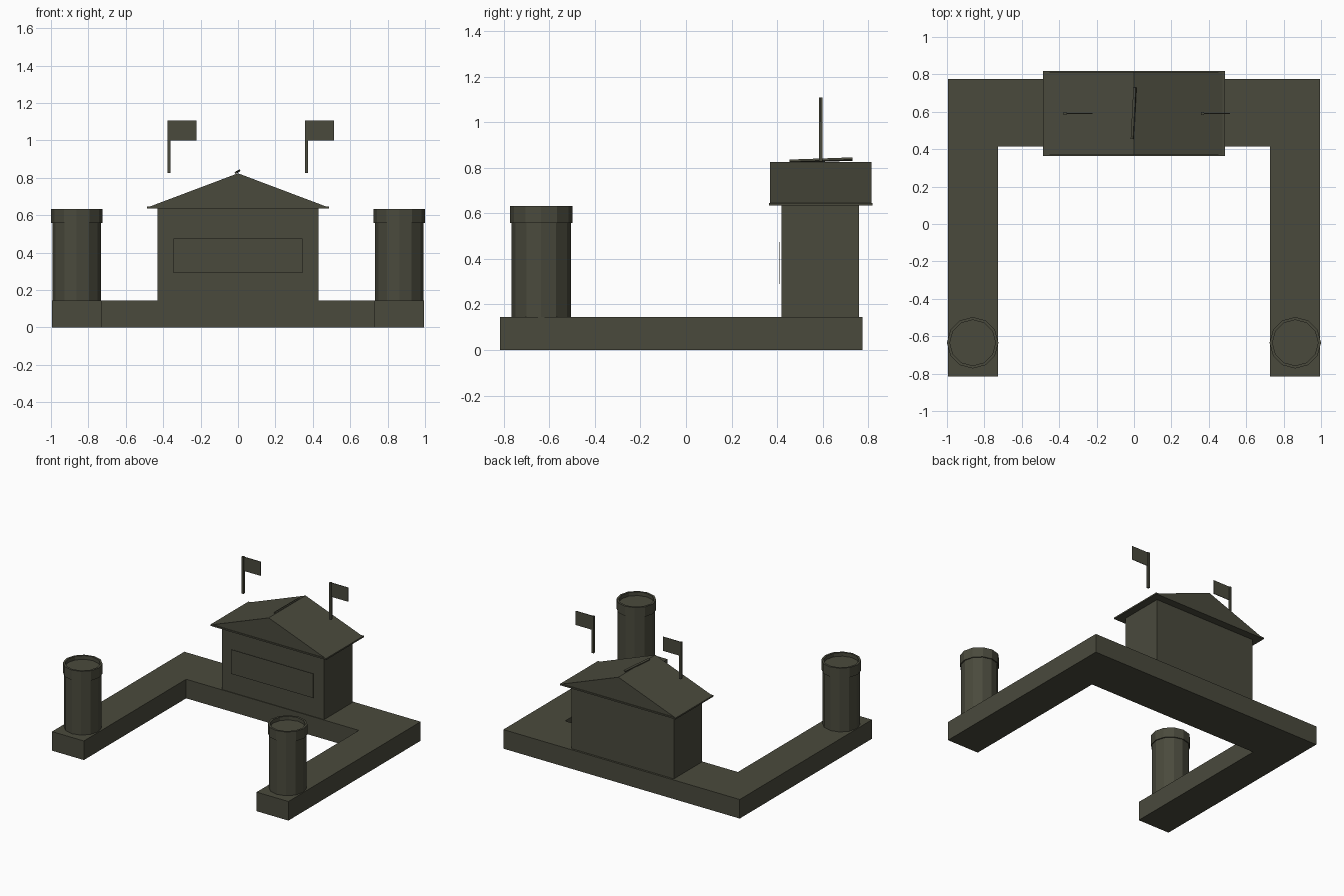
import bpy, bmesh, math
from mathutils import Matrix

if "Cube" in bpy.data.objects:
    bpy.data.objects.remove(bpy.data.objects["Cube"])

olive = bpy.data.materials.new("dark_olive")
olive.diffuse_color = (0.068, 0.068, 0.046, 1)
olive.use_nodes = True
olive.node_tree.nodes["Principled BSDF"].inputs["Base Color"].default_value = olive.diffuse_color


def make(name, verts, faces):
    me = bpy.data.meshes.new(name)
    me.from_pydata(verts, [], faces)
    bm = bmesh.new()
    bm.from_mesh(me)
    bmesh.ops.recalc_face_normals(bm, faces=bm.faces)
    bm.to_mesh(me)
    bm.free()
    me.materials.append(olive)
    ob = bpy.data.objects.new(name, me)
    bpy.context.collection.objects.link(ob)
    return ob


def prism(name, pts, offset):
    """Extrude a closed 3D polygon along an offset vector."""
    n = len(pts)
    top = [tuple(a + b for a, b in zip(p, offset)) for p in pts]
    faces = [list(range(n)), list(range(n, 2 * n))]
    faces += [[i, (i + 1) % n, n + (i + 1) % n, n + i] for i in range(n)]
    return make(name, list(pts) + top, faces)


def box(name, x0, x1, y0, y1, z0, z1):
    return prism(name, [(x0, y0, z0), (x1, y0, z0), (x1, y1, z0), (x0, y1, z0)],
                 (0, 0, z1 - z0))


def lathe(name, profile, cx, cy, sides=12):
    """Revolve (radius, z) points into a capped low-poly solid."""
    verts, faces = [], []
    for r, z in profile:
        for i in range(sides):
            a = 2 * math.pi * i / sides
            verts.append((cx + r * math.cos(a), cy + r * math.sin(a), z))
    for k in range(len(profile) - 1):
        for i in range(sides):
            j = (i + 1) % sides
            faces.append([k * sides + i, k * sides + j,
                          (k + 1) * sides + j, (k + 1) * sides + i])
    faces.append(list(range(sides)))
    faces.append(list(range((len(profile) - 1) * sides, len(profile) * sides)))
    return make(name, verts, faces)


# U-shaped base wall
outline = [(-0.995, -0.815), (-0.727, -0.815), (-0.727, 0.415), (0.727, 0.415),
           (0.727, -0.815), (0.995, -0.815), (0.995, 0.775), (-0.995, 0.775)]
prism("base_wall", [(x, y, 0) for x, y in outline], (0, 0, 0.145))

# Round towers with a raised rim
for side, s in (("left", -1), ("right", 1)):
    lathe(side + "_tower",
          [(0.13, 0.145), (0.13, 0.558), (0.1375, 0.558), (0.1375, 0.633),
           (0.122, 0.633), (0.122, 0.605)], s * 0.8625, -0.635)

# Gate house with front panel
box("gate_house", -0.43, 0.43, 0.42, 0.76, 0.145, 0.637)
box("front_panel", -0.345, 0.345, 0.411, 0.413, 0.29, 0.475)

# Eave plate and gable roof
box("eave_plate", -0.486, 0.486, 0.364, 0.819, 0.635, 0.646)
prism("gable_roof", [(-0.475, 0.369, 0.645), (0.475, 0.369, 0.645), (0, 0.369, 0.824)],
      (0, 0.444, 0))

# Slightly turned ridge strip
ridge = box("ridge_strip", -0.007, 0.007, -0.138, 0.138, -0.005, 0.005)
ridge.matrix_world = (Matrix.Translation((-0.002, 0.593, 0.833))
                      @ Matrix.Rotation(math.radians(-3), 4, 'Z')
                      @ Matrix.Rotation(math.radians(2), 4, 'X')
                      @ Matrix.Rotation(math.radians(-25), 4, 'Y'))

# Flags on poles
for side, x in (("left", -0.37), ("right", 0.367)):
    box(side + "_flag_pole", x - 0.008, x + 0.008, 0.583, 0.599, 0.827, 1.107)
    box(side + "_flag", x, x + 0.147, 0.589, 0.593, 1.0, 1.107)
